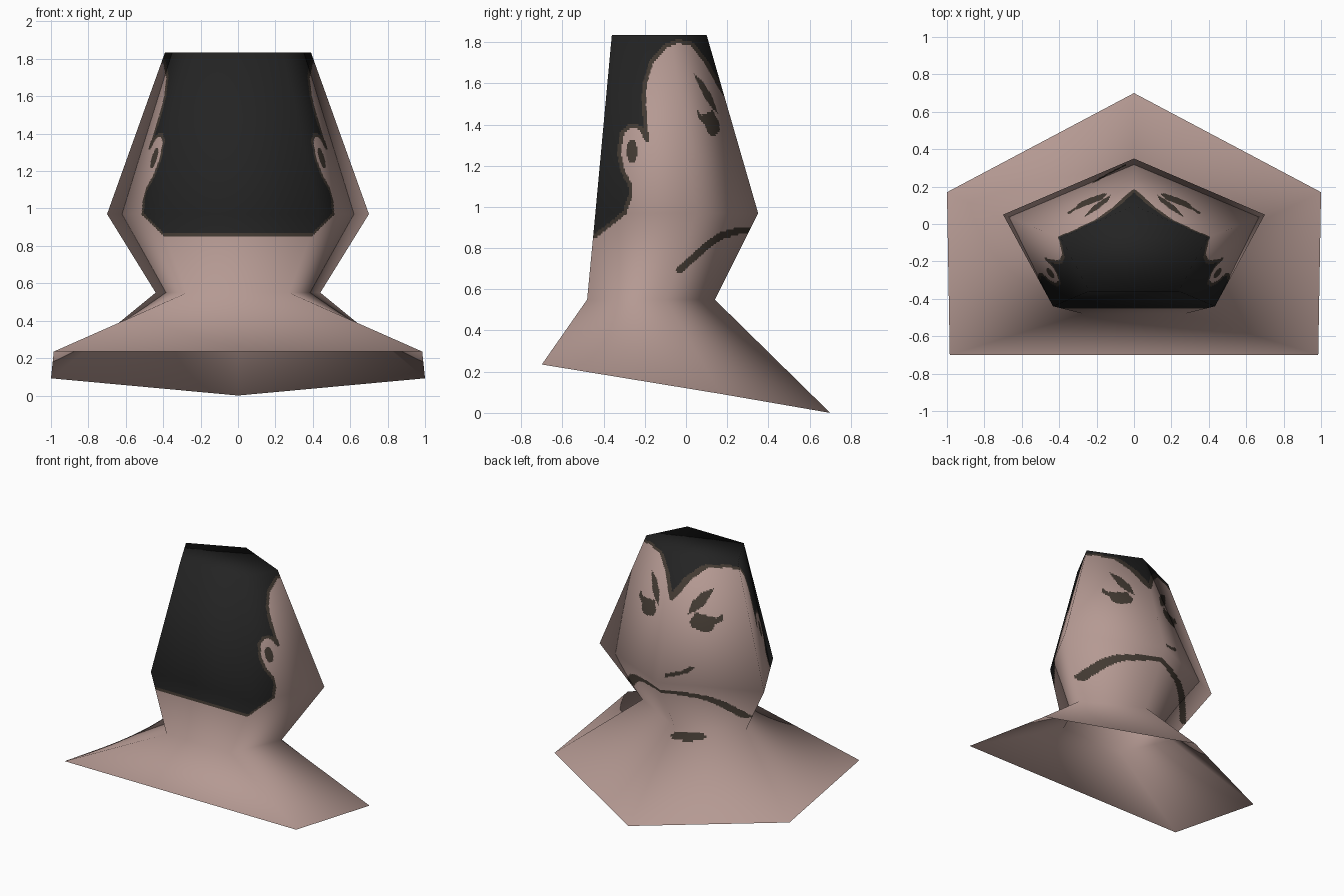
import bpy, bmesh, math
from mathutils import Vector, geometry

if "Cube" in bpy.data.objects:
    bpy.data.objects.remove(bpy.data.objects["Cube"])

SKIN, HAIR, LINE = 0, 1, 2
COLS = 64                      # columns per side of the pentagon
ROWS = [40, 42, 88]            # rows in shoulders, neck and jaw, head


def material(name, rgb):
    m = bpy.data.materials.new(name)
    m.diffuse_color = (*rgb, 1)
    m.use_nodes = True
    m.node_tree.nodes["Principled BSDF"].inputs["Base Color"].default_value = m.diffuse_color
    return m


def ring(z, side_x, side_y, back_x, back_y, front_y):
    return [Vector(p) for p in ((0, front_y, z[0]), (-side_x, side_y, z[1]), (-back_x, back_y, z[2]),
                                (back_x, back_y, z[2]), (side_x, side_y, z[1]))]


# Five-sided rings: shoulder hem, neck, cheeks, crown
rings = [
    ring((0, .092, .235), 1.0, .17, .985, -.70, .70),
    ring((.55,) * 3, .44, -.10, .272, -.48, .14),
    ring((.97,) * 3, .70, .05, .433, -.44, .35),
    ring((1.835,) * 3, .39, -.075, .24, -.36, .10),
]

# Painted shapes in (y, z), mirrored over both sides of the head
hairline = [(-.6, .85), (-.44, .86), (-.40, .89), (-.30, .97), (-.27, 1.05), (-.27, 1.10), (-.31, 1.18),
            (-.325, 1.27), (-.31, 1.36), (-.27, 1.395), (-.22, 1.385), (-.19, 1.32), (-.205, 1.5),
            (-.20, 1.6), (-.17, 1.7), (-.10, 1.78), (-.04, 1.805), (.03, 1.79), (.10, 1.70),
            (.15, 1.61), (.185, 1.55)]
hair_area = hairline + [(.3, 1.6), (.3, 2.0), (-.6, 2.0)]
brow = [(.035, 1.65), (.08, 1.61), (.125, 1.54), (.155, 1.455), (.13, 1.475), (.09, 1.53), (.06, 1.595)]
eye = [(.05, 1.48), (.075, 1.445), (.13, 1.47), (.16, 1.41), (.165, 1.37), (.14, 1.345),
       (.11, 1.35), (.09, 1.40), (.06, 1.43)]
mouth = [(-.03, .695), (.015, .735), (.11, .82), (.17, .86), (.26, .885), (.32, .885)]
# Nose mark in (x, z), on one side only
nose = [(-.04, 1.01), (-.13, 1.03), (-.20, 1.06), (-.235, 1.10), (-.19, 1.10), (-.15, 1.065), (-.04, 1.035)]


def inside(p, poly):
    hit = False
    for (ax, ay), (bx, by) in zip(poly, poly[1:] + poly[:1]):
        if (ay > p[1]) != (by > p[1]) and p[0] < (bx - ax) * (p[1] - ay) / (by - ay) + ax:
            hit = not hit
    return hit


def near(p, path, width):
    for a, b in zip(path, path[1:]):
        if min(a[0], b[0]) - width > p[0] or max(a[0], b[0]) + width < p[0]:
            continue
        ax, ay, dx, dy = a[0], a[1], b[0] - a[0], b[1] - a[1]
        t = ((p[0] - ax) * dx + (p[1] - ay) * dy) / (dx * dx + dy * dy)
        t = max(0, min(1, t))
        if math.hypot(p[0] - ax - t * dx, p[1] - ay - t * dy) < width:
            return True
    return False


def ellipse(p, cx, cy, rx, ry):
    return ((p[0] - cx) / rx) ** 2 + ((p[1] - cy) / ry) ** 2 < 1


def paint(c):
    yz, xz = (c.y, c.z), (c.x, c.z)
    if c.z < .56:              # mark below the chin
        return LINE if c.y > 0 and ellipse(xz, -.11, .503, .11, .027) else SKIN
    if near(yz, mouth, .017) or near(yz, hairline, .010):
        return LINE
    if ellipse(yz, -.262, 1.27, .027, .055) or inside(yz, brow) or inside(yz, eye):
        return LINE
    if c.y > 0 and c.x < 0 and inside(xz, nose):
        return LINE
    return HAIR if c.z > .84 and inside(yz, hair_area) else SKIN


# Coarse shell supplies the broad, soft normals
bm = bmesh.new()
cv = [[bm.verts.new(p) for p in r] for r in rings]
for lo, hi in zip(cv, cv[1:]):
    for i in range(5):
        j = (i + 1) % 5
        bm.faces.new((lo[i], lo[j], hi[j], hi[i]))
bm.faces.new(cv[-1])
bm.normal_update()
ring_normals = [[v.normal.copy() for v in r] for r in cv]
bm.free()


def loop_points(values):
    """Evenly spaced values around a five-point ring."""
    return [values[i].lerp(values[(i + 1) % 5], k / COLS) for i in range(5) for k in range(COLS)]


# Fine grid over the same flat panels, so that the painted areas are faces
pos_loops = [loop_points(r) for r in rings]
nor_loops = [loop_points(r) for r in ring_normals]
verts, normals = [], []
for b, rows in enumerate(ROWS):
    for r in range(rows + (b == len(ROWS) - 1)):
        t = r / rows
        verts += [p.lerp(q, t) for p, q in zip(pos_loops[b], pos_loops[b + 1])]
        normals += [p.lerp(q, t).normalized() for p, q in zip(nor_loops[b], nor_loops[b + 1])]

N = 5 * COLS
total = sum(ROWS)
faces, indices = [], []
for r in range(total):
    for c in range(N):
        d = (c + 1) % N
        f = (r * N + c, r * N + d, (r + 1) * N + d, (r + 1) * N + c)
        faces.append(f)
        indices.append(paint((verts[f[0]] + verts[f[2]]) / 2))
faces.append(tuple(total * N + c for c in range(N)))   # flat crown
indices.append(HAIR)

mesh = bpy.data.meshes.new("bust")
mesh.from_pydata(verts, [], faces)
for m in (material("skin", (.46, .32, .29)), material("black_hair", (.017, .017, .017)),
          material("dark_brown_line", (.055, .042, .032))):
    mesh.materials.append(m)
mesh.polygons.foreach_set("material_index", indices)
mesh.polygons.foreach_set("use_smooth", [True] * len(faces))
mesh.update()
mesh.normals_split_custom_set_from_vertices(normals)
bust = bpy.data.objects.new("bust", mesh)
bpy.context.collection.objects.link(bust)
